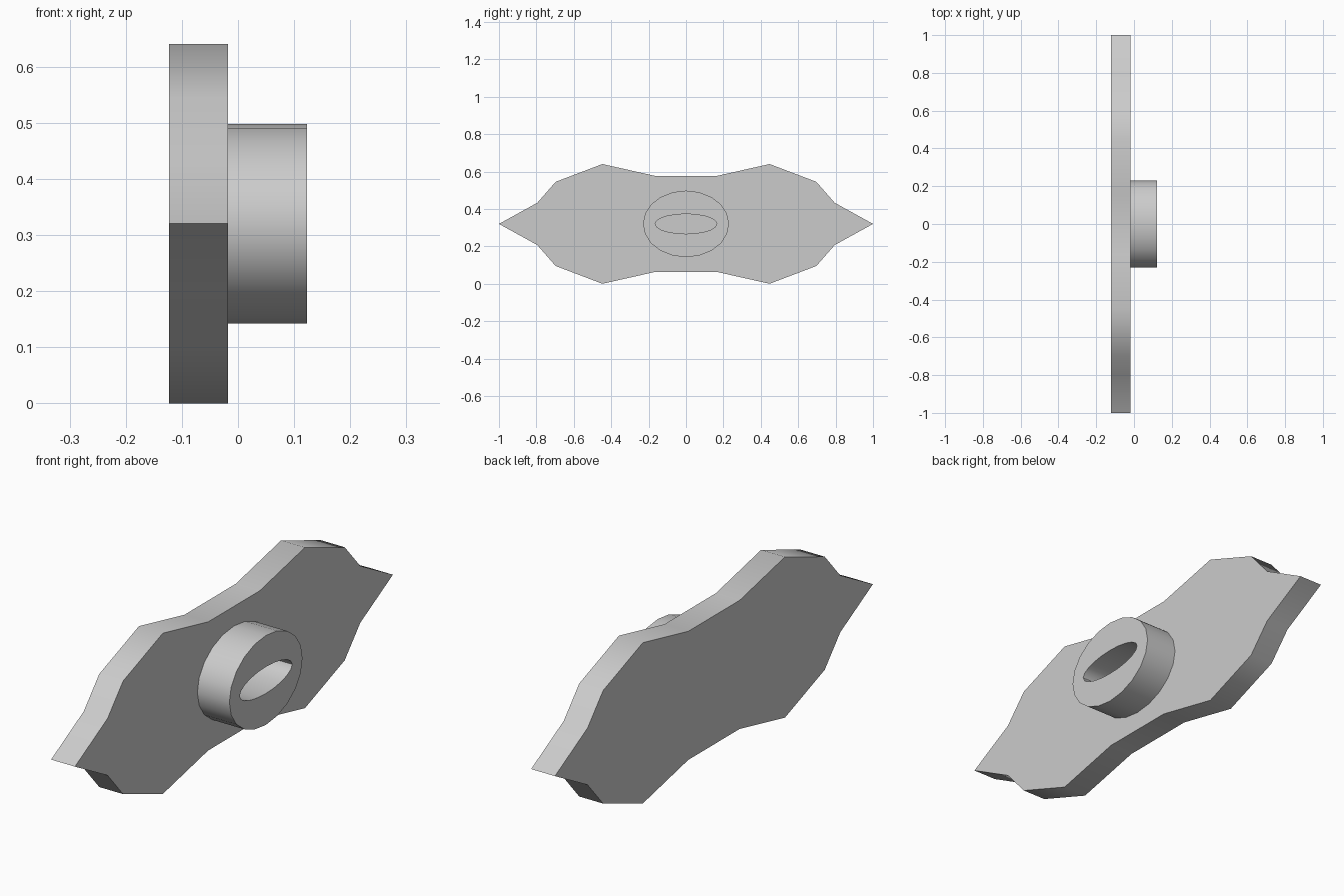
import bpy, bmesh
from math import sin, cos, pi, radians

if "Cube" in bpy.data.objects:
    bpy.data.objects.remove(bpy.data.objects["Cube"])

ZC = 0.32
X_BACK, X_FACE, X_FRONT = -0.123, -0.018, 0.123


def finish(name, bm):
    bmesh.ops.recalc_face_normals(bm, faces=bm.faces)
    mesh = bpy.data.meshes.new(name)
    bm.to_mesh(mesh)
    bm.free()
    obj = bpy.data.objects.new(name, mesh)
    bpy.context.collection.objects.link(obj)
    bpy.ops.object.select_all(action='DESELECT')
    obj.select_set(True)
    bpy.context.view_layer.objects.active = obj
    bpy.ops.object.shade_smooth_by_angle(angle=radians(40))
    return obj


def ring(bm, x, points):
    return [bm.verts.new((x, y, ZC + z)) for y, z in points]


def bridge(bm, a, b):
    n = len(a)
    for i in range(n):
        j = (i + 1) % n
        bm.faces.new((a[i], a[j], b[j], b[i]))


def ellipse(ry, rz, n=20):
    return [(ry * cos(2 * pi * i / n), rz * sin(2 * pi * i / n)) for i in range(n)]


# Back plate: one quarter of the outline, mirrored both ways
quarter = [(1.0, 0.0), (0.795, 0.113), (0.697, 0.225), (0.447, 0.32), (0.162, 0.256)]
upper = quarter + [(-y, z) for y, z in reversed(quarter)]
outline = upper + [(-y, -z) for y, z in upper[1:-1]]
bm = bmesh.new()
back, front = ring(bm, X_BACK, outline), ring(bm, X_FACE, outline)
bridge(bm, back, front)
bm.faces.new(back)
bm.faces.new(front)
finish("back_plate", bm)

# Oval boss with a flat slot-like opening down to the plate
outer, inner = ellipse(0.23, 0.178), ellipse(0.165, 0.053)
bm = bmesh.new()
loops = [ring(bm, X_FACE, outer), ring(bm, X_FRONT, outer),
         ring(bm, X_FRONT, inner), ring(bm, X_FACE, inner)]
for k in range(4):
    bridge(bm, loops[k], loops[(k + 1) % 4])
finish("oval_boss", bm)
